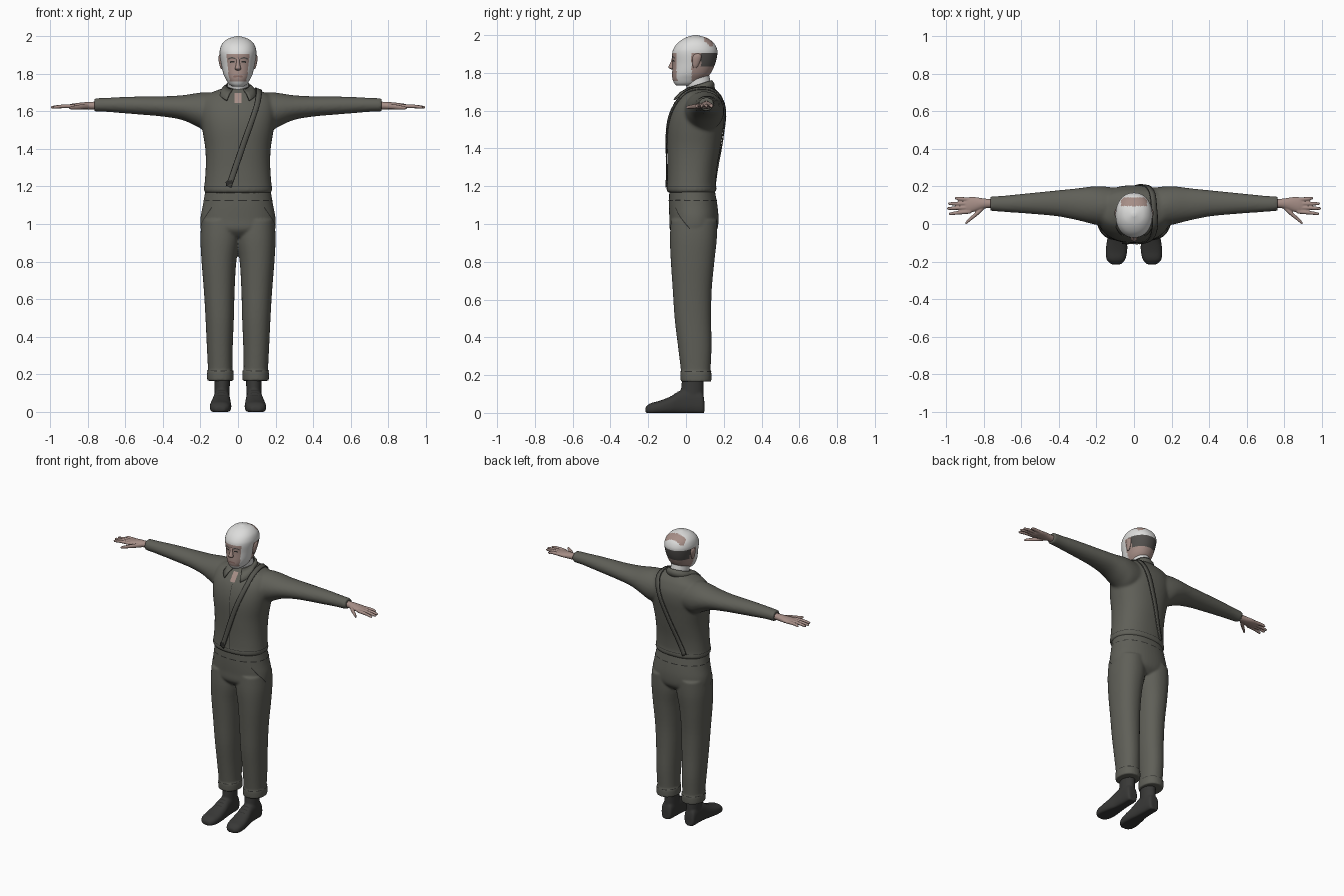
import bpy, bmesh
from math import sin, cos, pi, radians
from mathutils import Vector

if "Cube" in bpy.data.objects:
    bpy.data.objects.remove(bpy.data.objects["Cube"])


def material(name, r, g, b):
    m = bpy.data.materials.new(name)
    m.use_nodes = True
    m.diffuse_color = (r, g, b, 1)
    bsdf = m.node_tree.nodes["Principled BSDF"]
    bsdf.inputs["Base Color"].default_value = (r, g, b, 1)
    bsdf.inputs["Roughness"].default_value = 0.8
    return m


CLOTH = material("olive grey cloth", .115, .115, .097)
STRAP = material("strap webbing", .09, .09, .077)
SEAM = material("dark seam", .025, .025, .023)
LEATHER = material("boot leather", .04, .04, .038)
SKIN = material("skin", .38, .27, .24)
LIPS = material("lips", .25, .15, .13)
WHITE = material("bandage white", .72, .72, .71)
HAIR = material("grey hair", .085, .08, .075)


def curve(rows, steps):
    """Catmull-Rom interpolation through tuples of any length."""
    out = []
    for i in range(len(rows) - 1):
        p = [rows[max(i - 1, 0)], rows[i], rows[i + 1], rows[min(i + 2, len(rows) - 1)]]
        for s in range(steps):
            t = s / steps
            out.append([b + .5 * t * (c - a + t * (2*a - 5*b + 4*c - d + t * (3*(b - c) + d - a)))
                        for a, b, c, d in zip(*p)])
    return out + [list(rows[-1])]


def sym(rows):
    return [(t, -w, w, b0, b1) for t, w, b0, b1 in rows]


def loft(bm, axis, rows, side=1, p=2, n=48, steps=4):
    """Closed skin over superellipse sections (t, a0, a1, b0, b1)."""
    rings = []
    for t, a0, a1, b0, b1 in curve(rows, steps):
        ring = []
        for k in range(n):
            c, s = cos(2 * pi * k / n), sin(2 * pi * k / n)
            c, s = [abs(v) ** (2 / p) * (1 if v > 0 else -1) for v in (c, s)]
            a, b = (a0 + a1 + (a1 - a0) * c) / 2, (b0 + b1 + (b1 - b0) * s) / 2
            x, y, z = {"z": (a, b, t), "x": (t, a, b), "y": (a, t, b)}[axis]
            ring.append(bm.verts.new((x * side, y, max(z, 0))))
        rings.append(ring)
    for r, q in zip(rings, rings[1:]):
        for k in range(n):
            bm.faces.new((r[k], r[k - 1], q[k - 1], q[k]))
    bm.faces.new(rings[0])
    bm.faces.new(rings[-1])


def finish(name, bm, mats, voxel=0, relax=3):
    bmesh.ops.recalc_face_normals(bm, faces=bm.faces[:])
    me = bpy.data.meshes.new(name)
    bm.to_mesh(me)
    bm.free()
    for m in mats:
        me.materials.append(m)
    for f in me.polygons:
        f.use_smooth = True
    ob = bpy.data.objects.new(name, me)
    bpy.context.collection.objects.link(ob)
    if voxel:
        # Fuse the overlapping lofts into one skin
        mod = ob.modifiers.new("fuse", "REMESH")
        mod.mode, mod.voxel_size, mod.use_smooth_shade = "VOXEL", voxel, True
        mod = ob.modifiers.new("relax", "SMOOTH")
        mod.factor, mod.iterations = .5, relax
    return ob


def ribbon(name, pts, width, mat, target, centre, offset=.003, thick=0, steps=10, dash=False):
    """Flat band along a path, laid onto the target surface."""
    bm = bmesh.new()
    path = [Vector(p) for p in curve(pts, steps)]
    prev = None
    for i, p in enumerate(path):
        tan = path[min(i + 1, len(path) - 1)] - path[max(i - 1, 0)]
        out = p - Vector((centre[0], centre[1], min(p.z, centre[2])))
        w = tan.cross(out).normalized() * width / 2
        cur = [bm.verts.new(p + w * f) for f in (-1, 0, 1)]
        if prev and not (dash and i % 3 == 0):
            for k in (0, 1):
                bm.faces.new((prev[k], prev[k + 1], cur[k + 1], cur[k]))
        prev = cur
    ob = finish(name, bm, [mat])
    mod = ob.modifiers.new("lay on", "SHRINKWRAP")
    mod.target, mod.wrap_mode, mod.offset = target, "ABOVE_SURFACE", offset
    if thick:
        mod = ob.modifiers.new("thickness", "SOLIDIFY")
        mod.thickness, mod.offset = thick, 0
    return ob


def ring_path(cx, cy, rx, ry, z, n=24):
    return [(cx + rx * cos(2 * pi * k / n), cy + ry * sin(2 * pi * k / n), z) for k in range(n + 1)]


# Shirt: torso and sleeves
bm = bmesh.new()
loft(bm, "z", sym([(1.165, .172, -.093, .15), (1.18, .182, -.103, .162), (1.215, .178, -.1, .158),
                   (1.3, .172, -.098, .165), (1.4, .174, -.1, .182), (1.5, .19, -.1, .197),
                   (1.57, .2, -.09, .206), (1.63, .2, -.068, .203), (1.68, .18, -.032, .183),
                   (1.705, .13, -.008, .165), (1.73, .06, .02, .14)]), p=2.3)
ARM = [(.08, 0, .19, 1.5, 1.69), (.16, -.01, .2, 1.49, 1.702), (.22, 0, .2, 1.52, 1.697),
       (.3, .02, .19, 1.555, 1.685), (.4, .04, .18, 1.572, 1.68), (.5, .05, .17, 1.581, 1.679),
       (.6, .058, .16, 1.589, 1.677), (.7, .065, .15, 1.597, 1.672), (.765, .07, .147, 1.598, 1.67)]
for s in (1, -1):
    loft(bm, "x", ARM, s)
shirt = finish("shirt", bm, [CLOTH], .009, 4)

# Trousers: hips and legs with turned cuffs
bm = bmesh.new()
loft(bm, "z", sym([(.93, .15, -.05, .13), (.97, .195, -.085, .165), (1.03, .2, -.088, .172),
                   (1.1, .187, -.09, .166), (1.19, .172, -.088, .15)]), p=2.2)
LEG = [(.165, .027, .16, -.025, .13), (.17, .024, .164, -.028, .134), (.215, .024, .164, -.03, .134),
       (.225, .03, .16, -.027, .13), (.35, .028, .166, -.042, .135), (.5, .022, .173, -.06, .133),
       (.65, .018, .182, -.07, .136), (.8, .009, .194, -.08, .15), (.92, -.01, .2, -.085, .163),
       (1.02, -.01, .195, -.08, .165)]
for s in (1, -1):
    loft(bm, "z", LEG, s, p=2.2)
trousers = finish("trousers", bm, [CLOTH], .007, 3)

# Hands
bm = bmesh.new()
PALM = [(.74, .088, .13, 1.61, 1.652), (.8, .082, .136, 1.609, 1.65), (.85, .066, .144, 1.61, 1.645),
        (.885, .06, .142, 1.612, 1.64), (.905, .066, .134, 1.618, 1.634)]
FINGERS = [(.066, .055, .985), (.088, .083, .996), (.109, .108, .99), (.131, .137, .955)]


def digit(path, s):
    loft(bm, "x", [(x, y - r, y + r, z - r, z + r) for x, y, z, r in path], s, n=14)


for s in (1, -1):
    loft(bm, "x", PALM, s)
    for y0, y1, tip in FINGERS:
        digit([(.87, y0, 1.627, .011), (.93, (y0 + y1) / 2, 1.627, .01),
               (tip - .01, y1, 1.622, .008), (tip, y1, 1.621, .004)], s)
    digit([(.79, .1, 1.626, .014), (.83, .062, 1.624, .014), (.87, .028, 1.62, .011),
           (.89, .01, 1.618, .009), (.899, .003, 1.617, .004)], s)
hands = finish("hands", bm, [SKIN], .004, 2)

# Boots
bm = bmesh.new()
FOOT = [(.097, .062, .112, 0, .06), (.085, .05, .125, -.01, .11), (.03, .045, .128, -.01, .13),
        (-.03, .042, .132, -.01, .118), (-.08, .038, .142, -.01, .088), (-.14, .036, .15, -.01, .064),
        (-.19, .047, .145, -.01, .05), (-.215, .07, .12, 0, .028)]
SHAFT = [(.03, .047, .125, -.03, .093), (.1, .045, .125, -.028, .092), (.19, .042, .125, -.02, .092)]
for s in (1, -1):
    loft(bm, "y", FOOT, s, p=2.5)
    loft(bm, "z", SHAFT, s)
boots = finish("boots", bm, [LEATHER], .006, 2)

# Head, with wrapped bandage, hair and skin areas
bm = bmesh.new()
loft(bm, "z", sym([(1.732, .03, -.05, .04), (1.745, .048, -.062, .07), (1.77, .064, -.072, .105),
                   (1.8, .078, -.073, .132), (1.85, .089, -.071, .155), (1.9, .097, -.073, .166),
                   (1.93, .096, -.065, .163), (1.96, .084, -.042, .145), (1.985, .056, -.005, .11),
                   (2.0, .01, .04, .06)]), p=2.15, n=96, steps=9)
for f in bm.faces:
    x, y, z = f.calc_center_median()
    crown_gap = .095 < y < .142 and z > 1.94 and abs(x) < .07
    wrapped = z > 1.905 or z < 1.757 or (-.05 < y < .03 and abs(x) > .045)
    if crown_gap:
        f.material_index = 0
    elif wrapped:
        f.material_index = 1
    elif y > .08 and z > 1.835:
        f.material_index = 2
head = finish("head", bm, [SKIN, WHITE, HAIR])

# Nose and ears
bm = bmesh.new()
loft(bm, "z", sym([(1.818, .008, -.078, -.06), (1.826, .017, -.091, -.06), (1.836, .014, -.092, -.06),
                   (1.86, .009, -.08, -.06), (1.885, .008, -.073, -.06)]), n=20)
finish("nose", bm, [SKIN])
bm = bmesh.new()
for s in (1, -1):
    loft(bm, "z", [(1.825, .08, .09, .04, .055), (1.84, .08, .097, .035, .066),
                   (1.875, .08, .104, .033, .08), (1.895, .08, .103, .04, .08),
                   (1.903, .085, .095, .05, .07)], s, n=20)
finish("ears", bm, [SKIN])

# Face details
MID = (0, .05, 3)
for s, side in ((1, "left"), (-1, "right")):
    ribbon(side + "_brow", [(.014 * s, -.08, 1.879), (.034 * s, -.075, 1.885), (.054 * s, -.06, 1.878)],
           .007, HAIR, head, MID, .002)
    ribbon(side + "_eye", [(.02 * s, -.08, 1.862), (.032 * s, -.075, 1.864), (.045 * s, -.065, 1.861)],
           .008, SEAM, head, MID, .001)
ribbon("mouth", [(-.025, -.07, 1.784), (0, -.08, 1.787), (.025, -.07, 1.784)], .01, LIPS, head, MID, .002)

# Bandaged neck and open shirt throat
bm = bmesh.new()
loft(bm, "z", sym([(1.64, .06, .015, .14), (1.7, .056, .01, .136), (1.75, .056, -.005, .13),
                   (1.8, .055, -.01, .12)]))
finish("neck", bm, [WHITE])
ribbon("throat", [(0, -.02, 1.7), (0, -.05, 1.67), (0, -.065, 1.645)], .035, SKIN, shirt, MID)

# Folded collar, open at the front with two points
bm = bmesh.new()
prev = None
for k in range(41):
    a = radians(-155 + 310 * k / 40)
    c, s = cos(a), sin(a)
    front = max(-c, 0)
    top = Vector((.065 * s, .068 + .07 * c, 1.74 + .022 * c))
    low = Vector(((.088 + .06 * front) * s, .068 + (.085 + .07 * front) * c,
                  1.705 + .012 * c - .045 * front ** 3))
    cur = [bm.verts.new(v) for v in (top, top.lerp(low, .5) + Vector((.004 * s, .004 * c, .006)), low)]
    if prev:
        for j in (0, 1):
            bm.faces.new((prev[j], prev[j + 1], cur[j + 1], cur[j]))
    prev = cur
collar = finish("collar", bm, [CLOTH])
collar.modifiers.new("thickness", "SOLIDIFY").thickness = .008

# Shoulder strap, running over the left shoulder to the right hip front and back
STRAP_PATH = [(-.05, -.11, 1.2), (.035, -.115, 1.44), (.1, -.09, 1.62), (.115, 0, 1.71), (.11, .1, 1.73),
              (.08, .2, 1.65), (-.01, .205, 1.42), (-.1, .17, 1.2)]
ribbon("shoulder_strap", STRAP_PATH, .032, STRAP, shirt, (0, .05, 1.5), .005, .006)
for edge in (-.016, .016):
    ribbon("strap_edge", [(x + edge, y, z) for x, y, z in STRAP_PATH], .003, SEAM, shirt,
           (0, .05, 1.5), .0085)
ribbon("strap_buckle", [(-.065, -.11, 1.215), (-.03, -.11, 1.225)], .02, SEAM, shirt, MID, .01, steps=3)

# Seams: shirt front, waist stitching, pockets, cuffs and laces
ribbon("shirt_placket", [(.004, -.08, 1.64), (.004, -.11, 1.4), (.004, -.11, 1.2)], .003, SEAM, shirt, MID, .001)
ribbon("waist_stitching", ring_path(0, .04, .185, .13, 1.125), .006, SEAM, trousers, MID, .002, steps=2, dash=True)
ribbon("shirt_hem_line", ring_path(0, .03, .18, .13, 1.2), .003, SEAM, shirt, MID, .001, steps=3)
for s, side in ((1, "left"), (-1, "right")):
    ribbon(side + "_pocket", [(.145 * s, -.065, 1.09), (.17 * s, -.03, 1.04), (.2 * s, .02, .975)],
           .005, SEAM, trousers, MID, .002)
    ribbon(side + "_cuff_stitching", ring_path(.094 * s, .052, .07, .082, .218), .005, SEAM, trousers,
           (.094 * s, .052, 3), .002, steps=1, dash=True)
    for y, z in ((-.045, .12), (-.065, .105), (-.085, .09)):
        ribbon(side + "_lace", [(.065 * s, y, z), (.09 * s, y - .004, z + .006), (.115 * s, y, z)],
               .006, SEAM, boots, (.09 * s, .05, 0), .002, steps=4)
